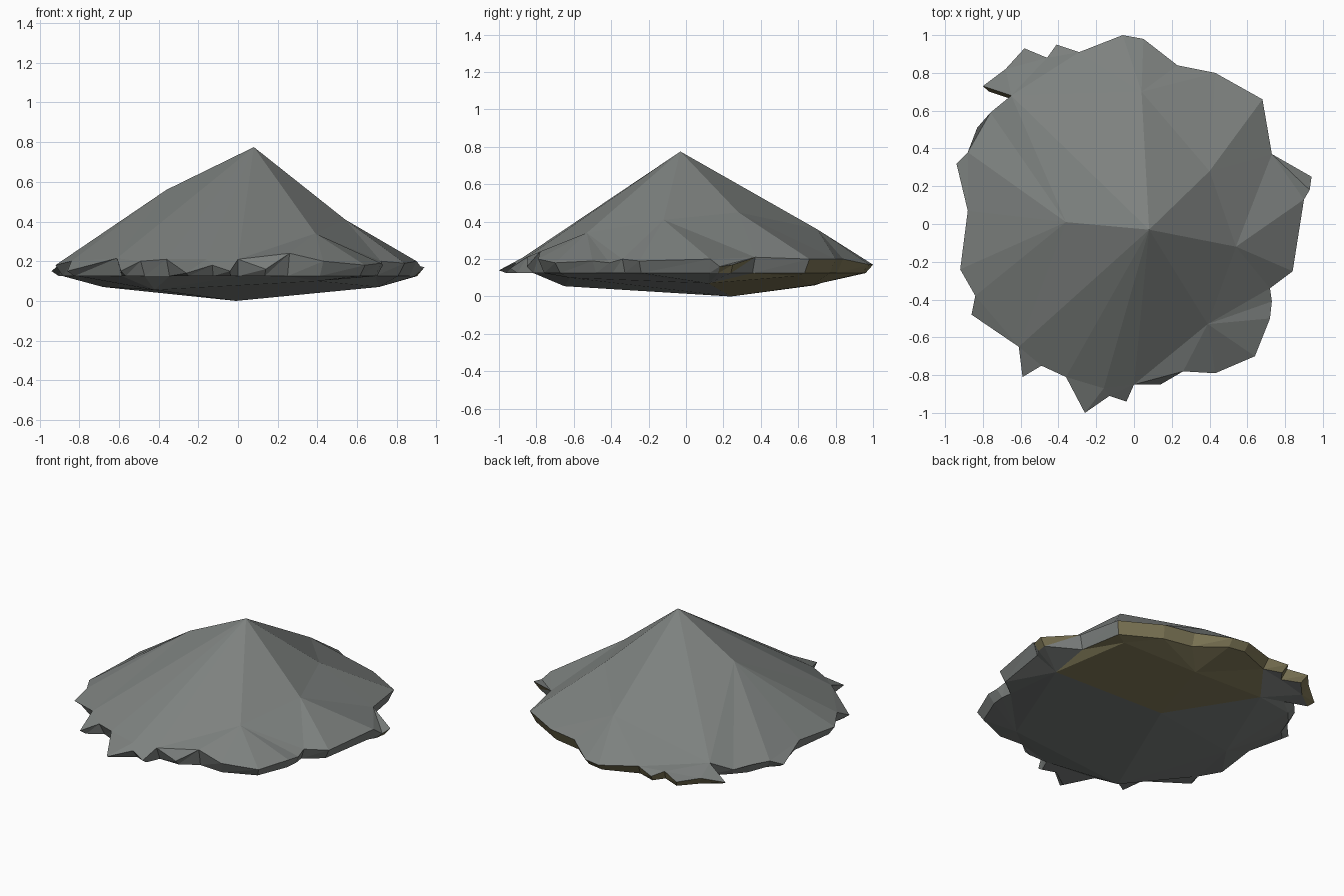
import bpy, bmesh
from mathutils import Vector
from mathutils.geometry import delaunay_2d_cdt

if "Cube" in bpy.data.objects:
    bpy.data.objects.remove(bpy.data.objects["Cube"])

# Jagged rim, clockwise from the back
RIM = [(-.06, 1, .17), (.05, .98, .17), (.23, .84, .2), (.43, .80, .2), (.68, .66, .2),
       (.73, .37, .21), (.94, .25, .17), (.93, .18, .16), (.90, .13, .2), (.84, -.25, .19),
       (.72, -.34, .2), (.73, -.41, .18), (.72, -.5, .19), (.64, -.70, .18), (.43, -.79, .2),
       (.26, -.78, .24), (.14, -.85, .16), (0, -.85, .21), (-.04, -.94, .15),
       (-.13, -.91, .18), (-.26, -1, .14), (-.36, -.81, .21), (-.49, -.75, .2),
       (-.59, -.81, .15), (-.61, -.65, .215), (-.86, -.48, .15), (-.84, -.38, .2),
       (-.92, -.24, .18), (-.88, .07, .2), (-.94, .32, .15), (-.88, .38, .18),
       (-.83, .51, .19), (-.76, .59, .17), (-.65, .68, .22), (-.80, .73, .15),
       (-.68, .82, .18), (-.58, .93, .17), (-.46, .88, .19), (-.41, .95, .17), (-.29, .91, .19)]
# Peak and shoulders of the upper side
PEAKS = [(.08, -.03, .775), (-.36, .01, .56), (.40, .28, .45), (.54, -.12, .41),
         (.39, -.53, .34), (.04, .70, .36), (-.16, -.87, .21)]
# Lowest point and the ring around it on the underside
BASE = [(-.01, .24, 0), (.71, .12, .07), (.58, .60, .11), (.08, .67, .06), (-.41, .69, .06),
        (-.68, .05, .07), (-.42, -.65, .055), (.40, -.62, .10)]
N = len(RIM)
LOW = [(x * .96, y * .96, .125) for x, y, z in RIM]


def material(name, colour):
    m = bpy.data.materials.new(name)
    m.diffuse_color = (*colour, 1)
    m.use_nodes = True
    m.node_tree.nodes["Principled BSDF"].inputs["Base Color"].default_value = m.diffuse_color
    return m


def skin(bm, rim, inner, ridges, flip, rule):
    """Triangulate a rim with inner points, keeping the given ridge lines."""
    pts = rim + inner
    loop = list(range(N))[::-1]
    co, _, faces, ov, _, _ = delaunay_2d_cdt(
        [Vector(p[:2]) for p in pts], ridges, [loop], 1, 1e-5)
    vs = []
    index = {}
    for i, c in enumerate(co):
        src = ov[i][0] if ov[i] else min(range(len(pts)),
                                         key=lambda k: (Vector(pts[k][:2]) - c).length)
        v = bm.verts.new((c.x, c.y, pts[src][2]))
        vs.append(v)
        index[src] = v
    for f in faces:
        a, b, c = (co[i] for i in f)
        ccw = (b - a).cross(c - a) > 0
        order = f if ccw != flip else f[::-1]
        face = bm.faces.new([vs[i] for i in order])
        mid = face.calc_center_median()
        face.material_index = int(rule(mid))
    return [index[i] for i in range(N)]


bm = bmesh.new()
# Upper cone with ridges running from the peak
top_ridges = [(N, N + k) for k in range(1, 7)] + [(N, i) for i in (24, 33)]
top_ridges += [(N + 1, 28), (N + 3, 9), (N + 3, 5), (N + 2, 4), (N + 4, 13), (N + 5, 0)]
top = skin(bm, RIM, PEAKS, top_ridges, False, lambda c: False)

# Shallow underside, with an ochre patch towards the back right
base_ridges = [(N, N + k) for k in range(1, 8)]
base_ridges += [(N + k, N + k % 7 + 1) for k in range(1, 8)]
low = skin(bm, LOW, BASE, base_ridges, True, lambda c: c.y > .25 and c.x > -.35)

# Thin broken edge between both sides
for i in range(N):
    j = (i + 1) % N
    for tri in ((top[i], top[j], low[j]), (top[i], low[j], low[i])):
        f = bm.faces.new(tri)
        c = f.calc_center_median()
        f.material_index = int(c.y > .66 or (c.x > .8 and c.y > .2))
bmesh.ops.recalc_face_normals(bm, faces=bm.faces[:])

mesh = bpy.data.meshes.new("rock")
bm.to_mesh(mesh)
bm.free()
mesh.materials.append(material("grey stone", (.205, .22, .212)))
mesh.materials.append(material("ochre stone", (.21, .185, .095)))
rock = bpy.data.objects.new("rock", mesh)
bpy.context.collection.objects.link(rock)
